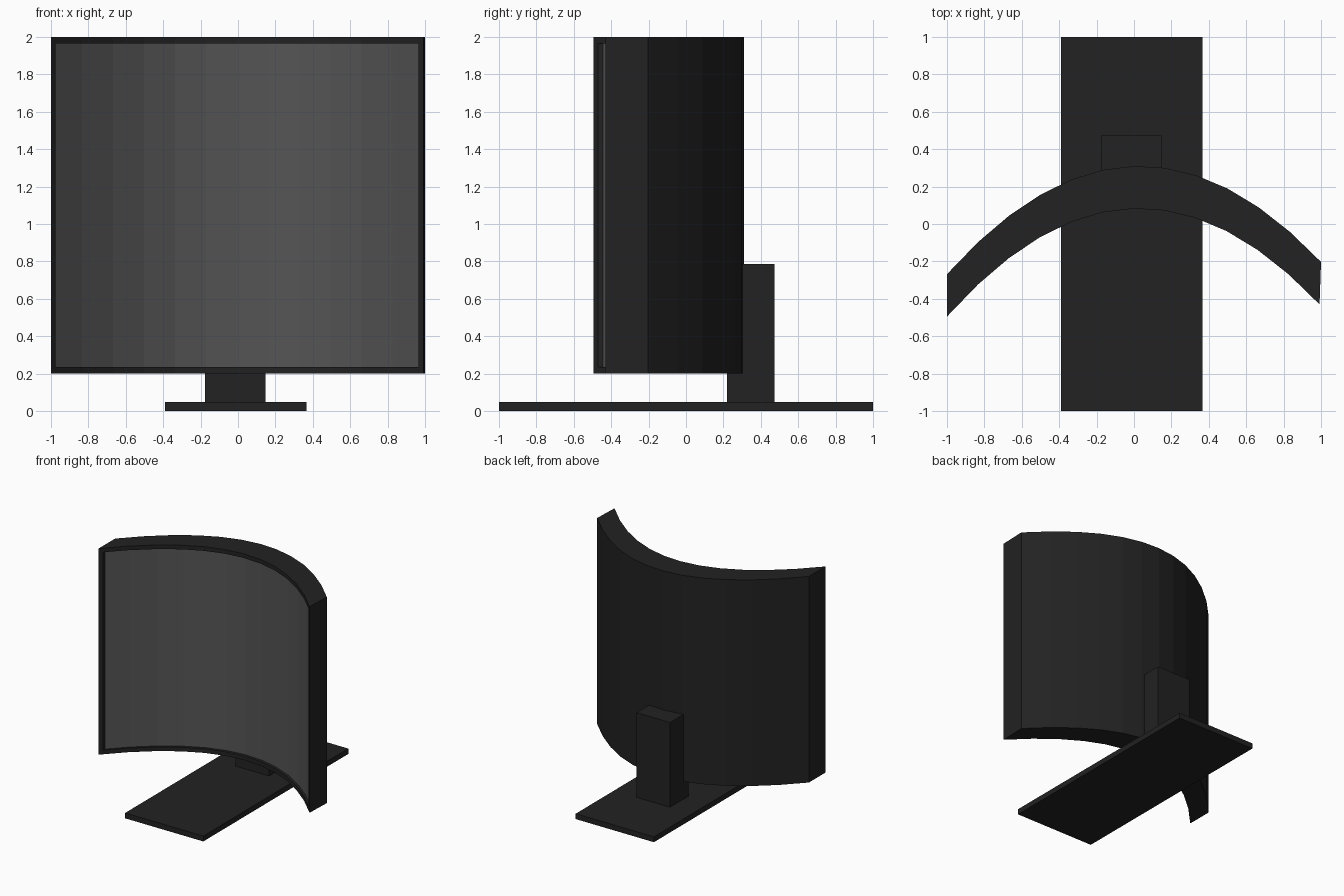
import bpy, bmesh
from mathutils import Vector

if "Cube" in bpy.data.objects:
    bpy.data.objects.remove(bpy.data.objects["Cube"])


def material(name, value):
    m = bpy.data.materials.new(name)
    m.diffuse_color = (value, value, value, 1)
    m.use_nodes = True
    m.node_tree.nodes["Principled BSDF"].inputs["Base Color"].default_value = m.diffuse_color
    return m


black = material("black_plastic", 0.016)
grey = material("screen_grey", 0.09)


def add_object(name, bm, mats):
    bmesh.ops.recalc_face_normals(bm, faces=bm.faces)
    mesh = bpy.data.meshes.new(name)
    bm.to_mesh(mesh)
    bm.free()
    for m in mats:
        mesh.materials.append(m)
    obj = bpy.data.objects.new(name, mesh)
    bpy.context.collection.objects.link(obj)
    return obj


def box(name, lo, hi):
    bm = bmesh.new()
    bmesh.ops.create_cube(bm, size=1)
    lo, hi = Vector(lo), Vector(hi)
    for v in bm.verts:
        v.co = (lo + hi) / 2 + v.co * (hi - lo)
    return add_object(name, bm, [black])


# Foot plate and upright
box("base_plate", (-0.39, -1.0, 0.0), (0.365, 1.0, 0.047))
box("stand_post", (-0.177, 0.22, 0.04), (0.146, 0.473, 0.787))

# Curved panel: arched footprint extruded upwards
SEGMENTS, DEPTH, BOTTOM, TOP = 12, 0.227, 0.2, 2.0
bm = bmesh.new()
back, front = [], []
for i in range(SEGMENTS + 1):
    x = -1 + 2 * i / SEGMENTS
    y = 0.31 - 0.545 * (x - 0.03) ** 2
    back.append(bm.verts.new((x, y, BOTTOM)))
    front.append(bm.verts.new((x - 0.008 * i / SEGMENTS, y - DEPTH, BOTTOM)))
foot = [bm.faces.new((back[i], back[i + 1], front[i + 1], front[i])) for i in range(SEGMENTS)]
ext = bmesh.ops.extrude_face_region(bm, geom=foot, use_keep_orig=True)
bmesh.ops.translate(bm, vec=(0, 0, TOP - BOTTOM),
                    verts=[g for g in ext["geom"] if isinstance(g, bmesh.types.BMVert)])
bmesh.ops.recalc_face_normals(bm, faces=bm.faces)

# Bezel inset, then the recessed screen
screen = [f for f in bm.faces if abs(f.normal.z) < 0.1 and f.normal.y < -0.3]
bmesh.ops.inset_region(bm, faces=screen, thickness=0.036, use_even_offset=True)
rec = bmesh.ops.extrude_face_region(bm, geom=screen)
bmesh.ops.delete(bm, geom=[f for f in screen if f.is_valid], context='FACES')
bmesh.ops.translate(bm, vec=(0, 0.025, 0),
                    verts=[g for g in rec["geom"] if isinstance(g, bmesh.types.BMVert)])
for g in rec["geom"]:
    if isinstance(g, bmesh.types.BMFace):
        g.material_index = 1
add_object("curved_display", bm, [black, grey])
